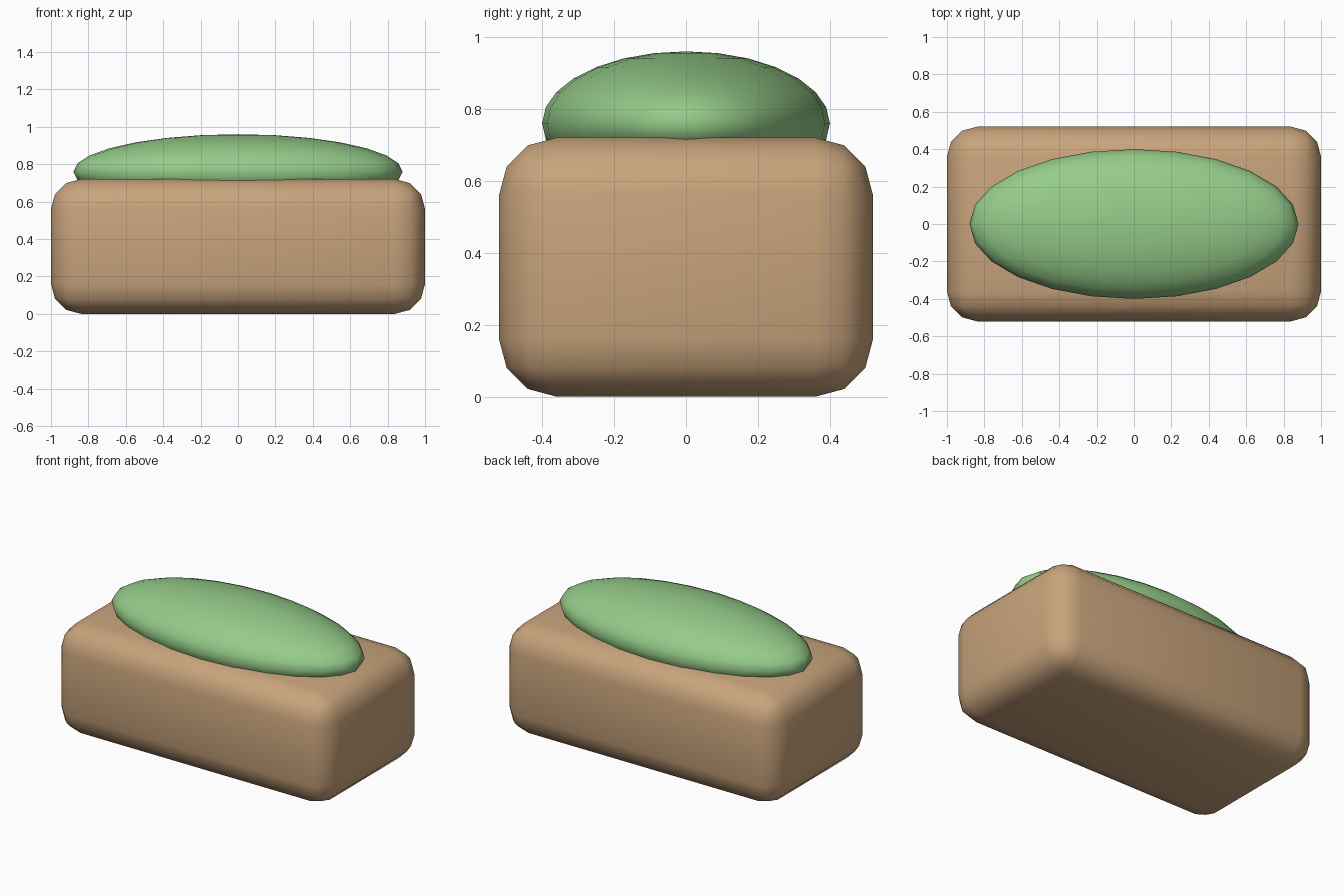
import bpy

if "Cube" in bpy.data.objects:
    bpy.data.objects.remove(bpy.data.objects["Cube"])


def finish(obj, name, color):
    obj.name = name
    mat = bpy.data.materials.new(name + "_material")
    mat.diffuse_color = color
    mat.use_nodes = True
    mat.node_tree.nodes["Principled BSDF"].inputs["Base Color"].default_value = mat.diffuse_color
    obj.data.materials.append(mat)
    bpy.ops.object.transform_apply(location=False, rotation=False, scale=True)
    bpy.ops.object.shade_smooth()


# Rounded block body
bpy.ops.mesh.primitive_cube_add(size=1, location=(0, 0, 0.36))
body = bpy.context.object
body.scale = (2.0, 1.04, 0.72)
finish(body, "planter_box", (0.58, 0.37, 0.2, 1))
bevel = body.modifiers.new("rounded_edges", 'BEVEL')
bevel.width = 0.16
bevel.segments = 3
bevel.limit_method = 'ANGLE'

# Flattened dome sunk into the top
bpy.ops.mesh.primitive_uv_sphere_add(segments=24, ring_count=14, radius=1,
                                     location=(0, 0, 0.76))
dome = bpy.context.object
dome.scale = (0.88, 0.40, 0.20)
finish(dome, "foliage_mound", (0.3, 0.6, 0.25, 1))
